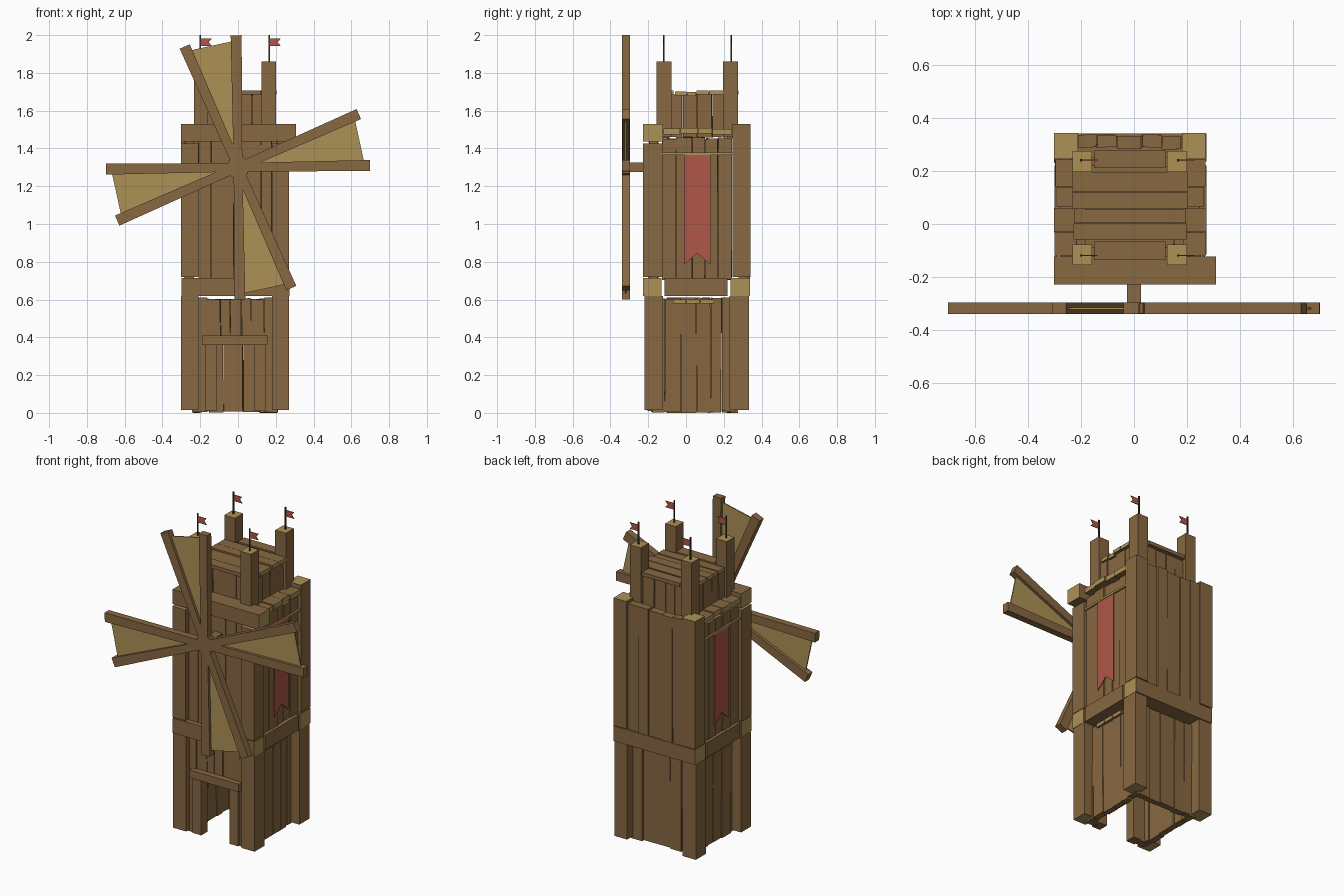
import bpy, bmesh, math, random
from mathutils import Vector

if "Cube" in bpy.data.objects:
    bpy.data.objects.remove(bpy.data.objects["Cube"])

random.seed(4)

def mat(name, rgb):
    m = bpy.data.materials.new(name)
    m.diffuse_color = (*rgb, 1)
    m.use_nodes = True
    m.node_tree.nodes["Principled BSDF"].inputs["Base Color"].default_value = m.diffuse_color
    return m

WOOD = mat("brown wood", (0.245, 0.138, 0.054))
GRAIN = mat("pale end grain", (0.415, 0.285, 0.092))
RED = mat("red cloth", (0.425, 0.096, 0.064))
IRON = mat("dark pole", (0.045, 0.035, 0.025))

def finish(name, bm, mats):
    bmesh.ops.recalc_face_normals(bm, faces=bm.faces)
    me = bpy.data.meshes.new(name)
    bm.to_mesh(me)
    bm.free()
    for m in mats:
        me.materials.append(m)
    ob = bpy.data.objects.new(name, me)
    bpy.context.collection.objects.link(ob)
    return ob

def boxes(name, specs, end_axis=None, mats=(WOOD, GRAIN), wobble=0.0):
    """One object from (x0,x1,y0,y1,z0,z1) boxes; faces across end_axis show end grain."""
    bm = bmesh.new()
    for x0, x1, y0, y1, z0, z1 in specs:
        vs = bmesh.ops.create_cube(bm, size=1)["verts"]
        for v in vs:
            v.co = Vector(((x0 + x1) / 2 + v.co.x * (x1 - x0),
                           (y0 + y1) / 2 + v.co.y * (y1 - y0),
                           (z0 + z1) / 2 + v.co.z * (z1 - z0)))
            v.co += Vector([random.uniform(-wobble, wobble) for _ in range(3)])
            v.co.z = max(v.co.z, 0)
    bm.normal_update()
    if end_axis is not None:
        for f in bm.faces:
            if abs(f.normal[end_axis]) > 0.9:
                f.material_index = 1
    return finish(name, bm, mats)

def prisms(name, outlines, a, b, m, axis="y"):
    """Extrude outlines (u,z) from a to b along y or x."""
    bm = bmesh.new()
    for pts in outlines:
        rings = []
        for d in (a, b):
            rings.append([bm.verts.new((u, d, z) if axis == "y" else (d, u, z)) for u, z in pts])
        n = len(pts)
        bm.faces.new(rings[0])
        bm.faces.new(rings[1])
        for i in range(n):
            j = (i + 1) % n
            bm.faces.new((rings[0][i], rings[0][j], rings[1][j], rings[1][i]))
    return finish(name, bm, (m,))

def split(a, b, n, gap=0.003):
    """Uneven plank intervals between a and b."""
    w = [random.uniform(0.75, 1.25) for _ in range(n)]
    out, p = [], a
    for k in w:
        q = p + k * (b - a) / sum(w)
        out.append((p + gap / 2, q - gap / 2))
        p = q
    return out

def wall(name, along, a, b, d0, d1, z0, z1, n):
    """Wall of vertical planks with slightly uneven ends and faces."""
    specs = []
    for p, q in split(a, b, n):
        e, j, k = [random.uniform(-0.005, 0.005) for _ in range(3)]
        lo, hi = max(0, z0 + j), z1 + k
        specs.append((p, q, d0 + e, d1 + e, lo, hi) if along == "x"
                     else (d0 + e, d1 + e, p, q, lo, hi))
    return boxes(name, specs, wobble=0.002)

# Lower storey: corner posts and deeply inset plank walls around a doorway
LX, RX = (-0.302, -0.21), (0.18, 0.27)
FY, BY = (-0.22, -0.122), (0.23, 0.333)
boxes("lower_corner_posts", [(*x, *y, 0.015, 0.62) for x in (LX, RX) for y in (FY, BY)], 2)
wall("lower_back_wall", "x", -0.225, 0.195, 0.232, 0.27, 0.004, 0.605, 5)
for nm, d in (("left", (-0.237, -0.197)), ("right", (0.167, 0.207))):
    wall(f"lower_{nm}_wall", "y", -0.18, 0.265, *d, 0.004, 0.605, 6)
boxes("lower_front_side_planks", [(-0.225, -0.165, -0.185, -0.14, 0.004, 0.61),
                                  (0.14, 0.195, -0.185, -0.14, 0.004, 0.61)])
wall("planks_over_door", "x", -0.165, 0.14, -0.18, -0.14, 0.38, 0.605, 5)
boxes("door_jambs", [(-0.175, -0.115, -0.205, -0.14, 0.01, 0.365),
                     (0.085, 0.145, -0.205, -0.14, 0.01, 0.365)])
boxes("door_lintel", [(-0.19, 0.155, -0.215, -0.14, 0.36, 0.41)])
boxes("inner_floor", [(-0.255, 0.225, p, q, 0.578, 0.6) for p, q in split(-0.07, 0.15, 3)], 0)

# Band of beams between the storeys
boxes("band_front_back_beams", [(-0.30, 0.272, -0.227, -0.13, 0.62, 0.715),
                                (-0.30, 0.272, 0.235, 0.34, 0.62, 0.715)], 0)
boxes("band_side_beams", [(-0.30, -0.21, -0.115, 0.22, 0.62, 0.715),
                          (0.18, 0.272, -0.115, 0.22, 0.62, 0.715)])

# Upper storey
boxes("upper_front_posts", [(*x, -0.227, -0.125, 0.72, 1.425) for x in (LX, RX)], 2)
boxes("upper_back_posts", [(*x, 0.245, 0.342, 0.72, 1.53) for x in (LX, RX)], 2)
wall("upper_front_wall", "x", -0.21, 0.18, -0.195, -0.15, 0.705, 1.44, 6)
wall("upper_back_wall", "x", -0.21, 0.18, 0.285, 0.333, 0.705, 1.512, 5)
for nm, d in (("left", (-0.28, -0.235)), ("right", (0.205, 0.25))):
    wall(f"upper_{nm}_wall", "y", -0.127, 0.245, *d, 0.705, 1.455, 5)
boxes("top_front_beam", [(-0.302, 0.308, -0.227, -0.122, 1.438, 1.53)], 0)

# Deck of planks under the turret
deck = []
for p, q in split(-0.12, 0.245, 4):
    e, k = random.uniform(-0.008, 0.004), random.uniform(-0.01, 0.008)
    deck.append((-0.298 - e, 0.27 + e, p, q, 1.472 + k, 1.502 + k))
deck.append((-0.21, 0.18, 0.245, 0.29, 1.455, 1.485))
boxes("deck_planks", deck, 0)

# Turret with four posts, plank walls and a plank roof
TX, TY = ((-0.232, -0.158), (0.125, 0.2)), ((-0.155, -0.077), (0.195, 0.275))
boxes("turret_posts", [(*x, *y, 1.46, 1.86) for x in TX for y in TY], 2)
wall("turret_front_wall", "x", -0.16, 0.13, -0.125, -0.09, 1.46, 1.69, 4)
wall("turret_back_wall", "x", -0.16, 0.13, 0.215, 0.25, 1.46, 1.69, 4)
for nm, d in (("left", (-0.215, -0.18)), ("right", (0.147, 0.182))):
    wall(f"turret_{nm}_wall", "y", -0.08, 0.2, *d, 1.46, 1.69, 4)
roof = [(-0.15, 0.118, -0.135, -0.065, 1.685, 1.708), (-0.15, 0.118, 0.21, 0.277, 1.685, 1.708)]
for p, q in split(-0.06, 0.198, 4):
    k = random.uniform(-0.008, 0.004)
    roof.append((-0.23 - k, 0.2 + k, p, q, 1.682 + k, 1.704 + k))
boxes("roof_planks", roof, 0)

# Flag poles and swallow-tailed flags
poles, flags = [], []
for x in (-0.2, 0.165):
    for y in (-0.118, 0.24):
        poles.append((x - 0.004, x + 0.004, y - 0.004, y + 0.004, 1.85, 2.0))
        flags.append((x, y))
boxes("flag_poles", poles, mats=(IRON,))
for i, (x, y) in enumerate(flags):
    prisms(f"flag_{i + 1}", [[(x, 1.942), (x + 0.062, 1.942), (x + 0.045, 1.962),
                             (x + 0.062, 1.982), (x, 1.982)]], y - 0.002, y + 0.002, RED)

# Side banners hanging from rods
banner = [(-0.01, 1.368), (-0.01, 0.785), (0.06, 0.845), (0.13, 0.785), (0.13, 1.368)]
for nm, a, b in (("left", -0.294, -0.289), ("right", 0.259, 0.264)):
    prisms(f"{nm}_banner", [banner], a, b, RED, "x")
    boxes(f"{nm}_banner_rod", [(a - 0.003, b + 0.003, -0.125, 0.245, 1.366, 1.378)],
          mats=(GRAIN,))

# Windmill: four pairs of tapered arms with a sail between each pair
HZ = 1.30
def polar(r, deg, side=0.0):
    t = math.radians(deg)
    return (r * math.cos(t) - side * math.sin(t), HZ + r * math.sin(t) + side * math.cos(t))

arms, sails = [], []
for q in range(4):
    lo, hi = 0.8 + 90 * q, 23.8 + 90 * q
    for ang in (lo, hi):
        arms.append([polar(0, ang, -0.023), polar(0.699, ang, -0.029),
                     polar(0.699, ang, 0.029), polar(0, ang, 0.023)])
    sails.append([polar(0.08, lo), polar(0.672, lo), polar(0.672, hi), polar(0.08, hi)])
prisms("sail_arms", arms, -0.339, -0.296, WOOD)
prisms("sail_cloth", sails, -0.322, -0.314, GRAIN)
prisms("hub", [[polar(0.062, 12 + 45 * i) for i in range(8)]], -0.337, -0.298, WOOD)
boxes("axle", [(-0.026, 0.026, -0.31, -0.15, HZ - 0.026, HZ + 0.026)])
